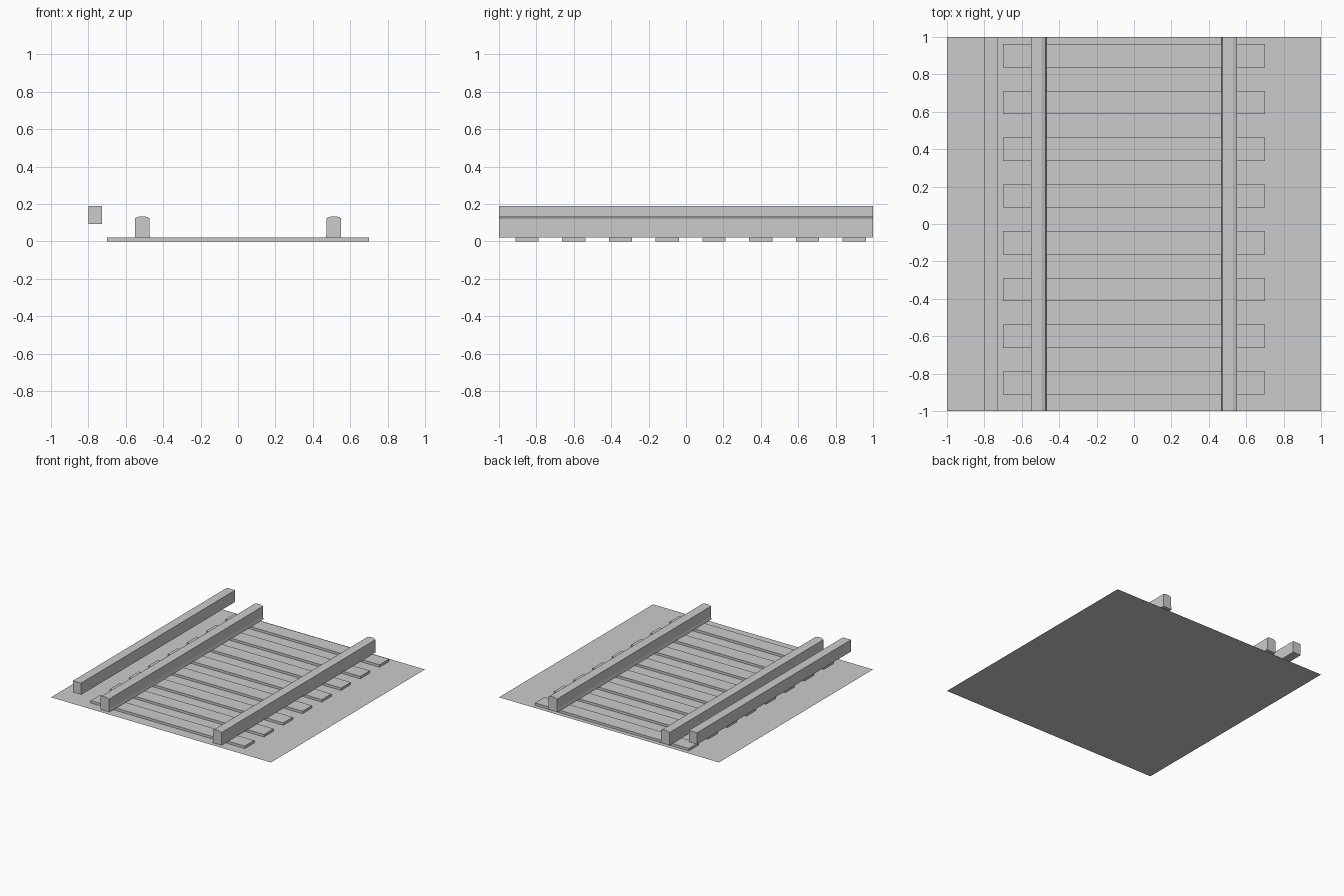
import bpy

old = bpy.data.objects.get("Cube")
if old:
    bpy.data.objects.remove(old, do_unlink=True)

GRAY = (0.6, 0.6, 0.6, 1.0)
mat = bpy.data.materials.new("plain gray")
mat.use_nodes = True
mat.diffuse_color = GRAY
mat.node_tree.nodes["Principled BSDF"].inputs["Base Color"].default_value = GRAY


def add_object(name, verts, faces):
    mesh = bpy.data.meshes.new(name)
    mesh.from_pydata(verts, [], faces)
    mesh.materials.append(mat)
    mesh.update()
    obj = bpy.data.objects.new(name, mesh)
    bpy.context.collection.objects.link(obj)
    return obj


def extrude_profile(name, profile, y0, y1):
    """Sweep a counter-clockwise (x, z) outline from y0 to y1."""
    n = len(profile)
    verts = [(x, y, z) for y in (y0, y1) for x, z in profile]
    faces = [tuple(range(n)), tuple(reversed(range(n, 2 * n)))]
    for i in range(n):
        j = (i + 1) % n
        faces.append((i, i + n, j + n, j))
    return add_object(name, verts, faces)


def rectangle(x0, x1, z0, z1):
    return [(x0, z0), (x1, z0), (x1, z1), (x0, z1)]


# Thin ground sheet
add_object("ground_sheet", [(-1, -1, 0), (1, -1, 0), (1, 1, 0), (-1, 1, 0)],
           [(0, 1, 2, 3)])

# Evenly spaced sleepers
for i in range(8):
    y = -0.85 + 0.25 * i
    extrude_profile(f"sleeper_{i + 1}", rectangle(-0.7, 0.7, 0, 0.02),
                    y - 0.062, y + 0.062)

# Running rails: chamfered crown and a small flared foot on the inner side
right_rail = [(-0.55, 0.02), (-0.468, 0.02), (-0.474, 0.045), (-0.474, 0.125),
              (-0.495, 0.134), (-0.528, 0.134), (-0.55, 0.125)]
left_rail = [(-x, z) for x, z in reversed(right_rail)]
extrude_profile("right_rail", right_rail, -1, 1)
extrude_profile("left_rail", left_rail, -1, 1)

# Raised power rail beside the track
extrude_profile("power_rail", rectangle(-0.8, -0.726, 0.094, 0.19), -1, 1)
